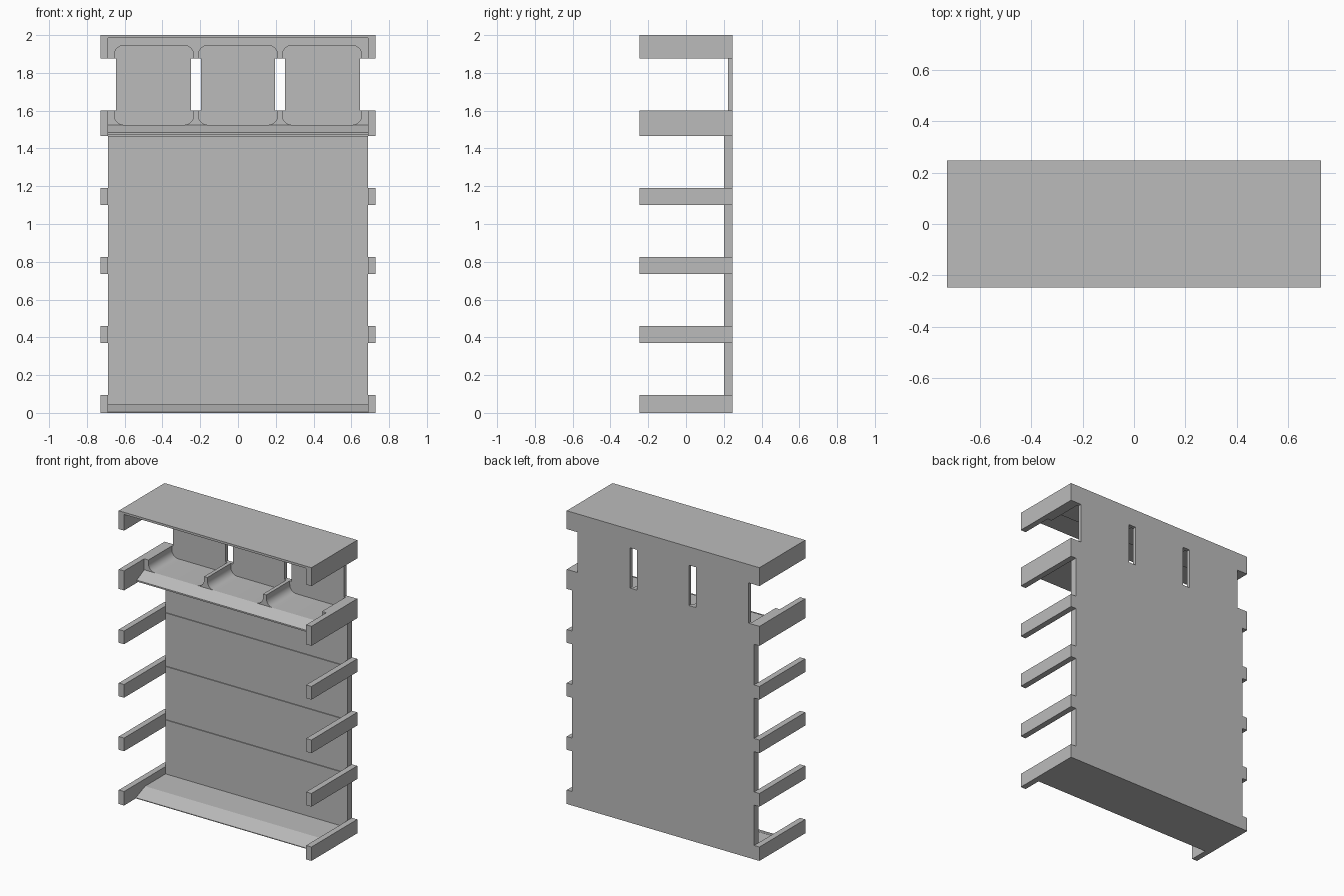
import bpy, bmesh, math

if "Cube" in bpy.data.objects:
    bpy.data.objects.remove(bpy.data.objects["Cube"], do_unlink=True)

grey = bpy.data.materials.new("plain grey")
grey.use_nodes = True
colour = (0.5, 0.5, 0.5, 1)
grey.diffuse_color = colour
grey.node_tree.nodes["Principled BSDF"].inputs["Base Color"].default_value = colour

W, IN = 0.727, 0.687        # outer and inner half width
F, B = -0.247, 0.247        # front and back
TRAY_F, PLATE = -0.03, 0.222
PANEL = 0.2


def prism(name, pts, place, a, b):
    """Extrude a 2D profile between a and b; place maps (u, v, depth) to xyz."""
    bm = bmesh.new()
    verts = [bm.verts.new(place(u, v, a)) for u, v in pts]
    face = bm.faces.new(verts)
    out = bmesh.ops.extrude_face_region(bm, geom=[face])
    for v in out["geom"]:
        if isinstance(v, bmesh.types.BMVert):
            i = min(range(len(pts)), key=lambda k: (verts[k].co - v.co).length)
            v.co = place(*pts[i], b)
    bmesh.ops.recalc_face_normals(bm, faces=bm.faces)
    mesh = bpy.data.meshes.new(name)
    bm.to_mesh(mesh)
    bm.free()
    mesh.materials.append(grey)
    ob = bpy.data.objects.new(name, mesh)
    bpy.context.collection.objects.link(ob)
    return ob


def along_x(name, pts, a=-IN, b=IN):
    return prism(name, pts, lambda u, v, d: (d, u, v), a, b)


def along_y(name, pts, a, b):
    return prism(name, pts, lambda u, v, d: (u, d, v), a, b)


def box(name, x0, x1, y0, y1, z0, z1):
    return along_x(name, [(y0, z0), (y1, z0), (y1, z1), (y0, z1)], x0, x1)


def tray_profile(base, floor, rim, r=0.05, half=0.21, steps=8):
    """Slab with three rounded bays open toward the rim (up or down)."""
    s = 1 if rim > base else -1
    pts = [(-IN, base), (IN, base), (IN, rim)]
    for cx in (0.445, 0, -0.445):
        pts.append((cx + half, rim))
        for side in (1, -1):
            for k in range(steps + 1):
                a = math.pi / 2 * k / steps
                if side < 0:
                    a = math.pi / 2 - a
                pts.append((cx + side * (half - r + r * math.cos(a)),
                            floor + s * r * (1 - math.sin(a))))
        pts.append((cx - half, rim))
    return pts + [(-IN, rim)]


# Side rails, left and right
rails = [("bottom", 0, 0.095), ("lower", 0.37, 0.46), ("middle", 0.735, 0.825),
         ("upper", 1.1, 1.19), ("tray", 1.467, 1.6), ("top", 1.875, 2)]
for name, z0, z1 in rails:
    box(name + "_rail_left", IN, W, F, B, z0, z1)
    box(name + "_rail_right", -W, -IN, F, B, z0, z1)

# Back panel faced with four boards that leave fine seams
box("back_panel", -IN, IN, PANEL + 0.006, B, 0, 1.467)
seams = [0.04, 0.415, 0.78, 1.145, 1.467]
for z0, z1 in zip(seams, seams[1:]):
    box("back_board", -IN, IN, PANEL, PANEL + 0.006, z0 + 0.002, z1 - 0.002)

# Bottom floor with sloped front lip
along_x("bottom_floor", [(PANEL + 0.006, 0), (-0.12, 0), (-0.12, 0.005),
                         (-0.02, 0.045), (PANEL + 0.006, 0.045)])

# Three-bay tray with sloped front lip
smooth = [along_y("bay_tray", tray_profile(1.475, 1.525, 1.6), TRAY_F, PLATE)]
along_x("tray_lip", [(TRAY_F, 1.475), (-0.11, 1.475), (-0.11, 1.485), (TRAY_F, 1.525)])
box("tray_back", -IN, IN, PLATE, B, 1.467, 1.6)

# Top cover and matching bays hanging beneath it
box("top_cover", -IN, IN, F, B, 1.985, 2)
smooth.append(along_y("top_bays", tray_profile(1.985, 1.945, 1.875), TRAY_F, PLATE))
box("top_back", -IN, IN, PLATE, B, 1.875, 1.985)

# Back plates, one behind each bay, with open slots between
for x0, x1 in ((-0.645, -0.25), (-0.195, 0.195), (0.25, 0.645)):
    box("bay_back_plate", x0, x1, PLATE, B, 1.6, 1.875)

bpy.ops.object.select_all(action="DESELECT")
for ob in smooth:
    ob.select_set(True)
bpy.context.view_layer.objects.active = smooth[0]
bpy.ops.object.shade_smooth_by_angle(angle=math.radians(30))
